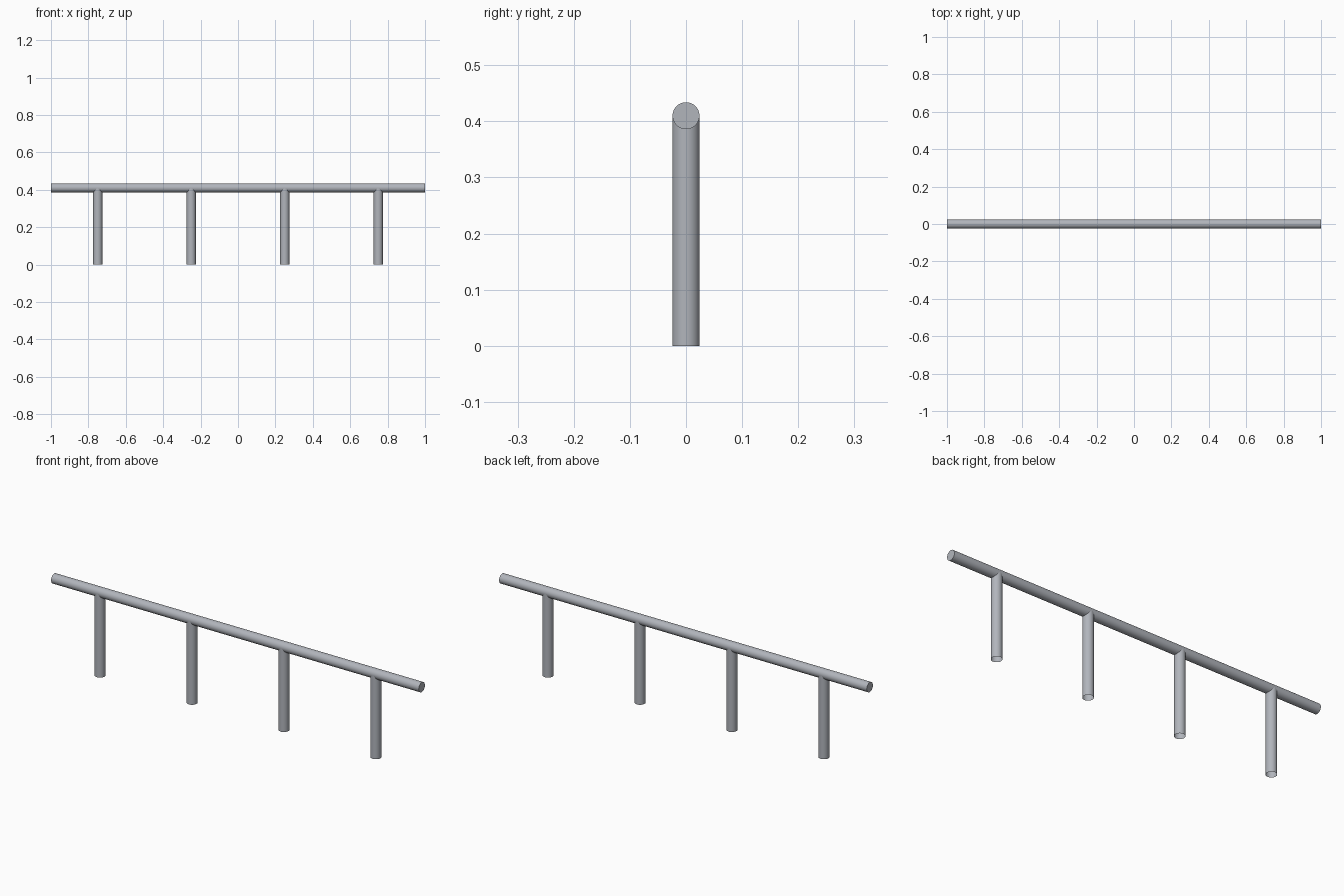
import bpy, math

if "Cube" in bpy.data.objects:
    bpy.data.objects.remove(bpy.data.objects["Cube"])

RAIL_RADIUS = 0.024
POST_RADIUS = 0.0245
RAIL_Z = 0.41

# Steel grey
steel = bpy.data.materials.new("steel")
steel.diffuse_color = (0.44, 0.46, 0.50, 1)
steel.use_nodes = True
steel.node_tree.nodes["Principled BSDF"].inputs["Base Color"].default_value = steel.diffuse_color


def tube(name, location, radius, length, rotation=(0, 0, 0), caps='NGON'):
    bpy.ops.mesh.primitive_cylinder_add(vertices=48, radius=radius, depth=length,
                                        end_fill_type=caps,
                                        location=location, rotation=rotation)
    obj = bpy.context.object
    obj.name = name
    obj.data.materials.append(steel)
    bpy.ops.object.shade_smooth_by_angle(angle=math.radians(35))
    return obj


# Horizontal rail with closed ends
tube("rail", (0, 0, RAIL_Z), RAIL_RADIUS, 2.0, (0, math.pi / 2, 0))

# Evenly spaced posts, open at the foot and ending on the rail's axis
for i in range(4):
    tube(f"post_{i + 1}", (-0.75 + 0.5 * i, 0, RAIL_Z / 2), POST_RADIUS, RAIL_Z,
         caps='NOTHING')
